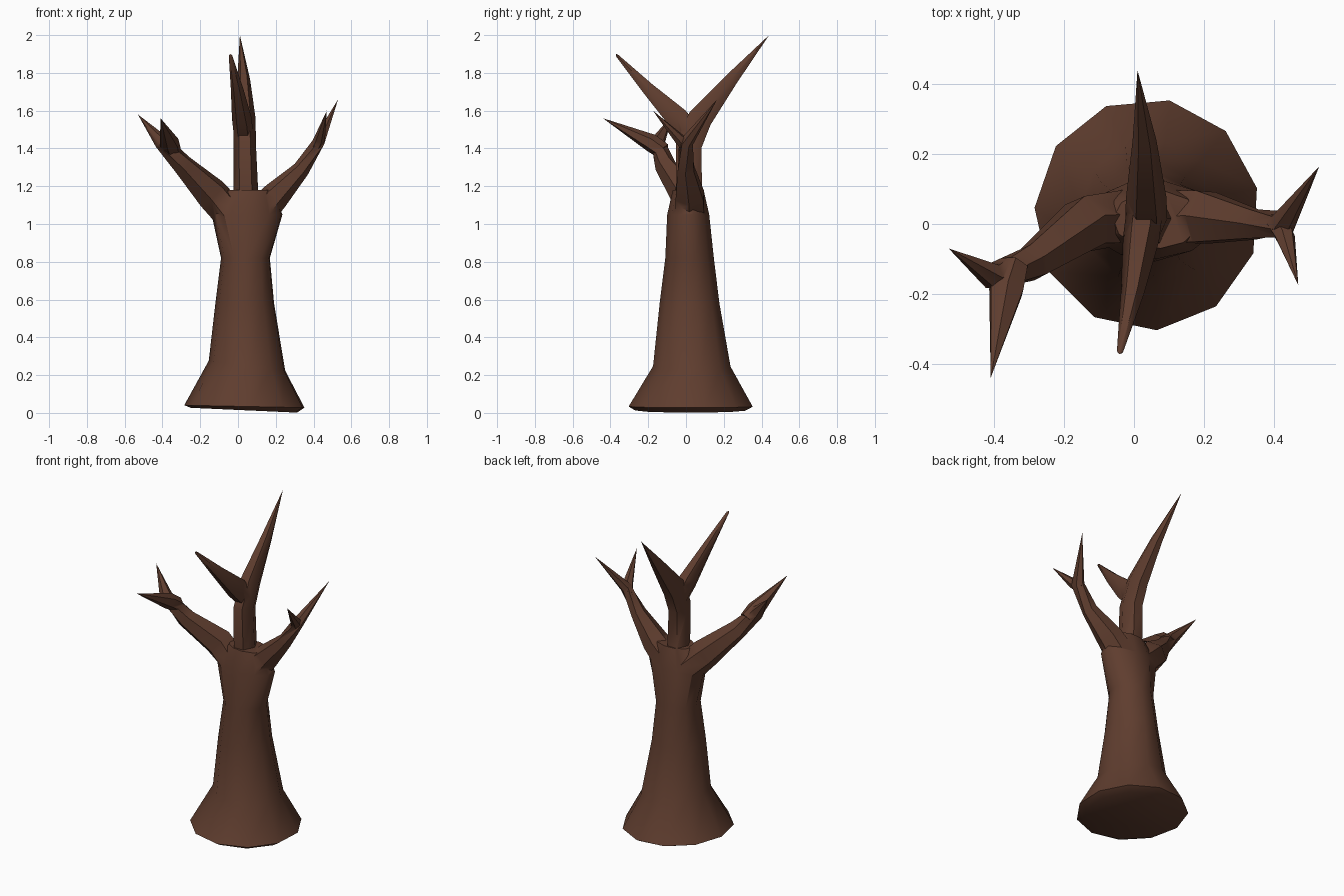
import bpy, bmesh, math
from mathutils import Vector

if "Cube" in bpy.data.objects:
    bpy.data.objects.remove(bpy.data.objects["Cube"])

bark = bpy.data.materials.new("brown bark")
bark.diffuse_color = (0.115, 0.047, 0.028, 1)
bark.use_nodes = True
bark.node_tree.nodes["Principled BSDF"].inputs["Base Color"].default_value = bark.diffuse_color


def loft(name, rings, tip=None):
    """Skin a list of vertex rings, capped at the start and closed by a tip or cap."""
    bm = bmesh.new()
    loops = [[bm.verts.new(p) for p in r] for r in rings]
    n = len(loops[0])
    for a, b in zip(loops, loops[1:]):
        for i in range(n):
            j = (i + 1) % n
            bm.faces.new((a[i], a[j], b[j], b[i]))
    bm.faces.new(loops[0][::-1])
    if tip:
        t = bm.verts.new(tip)
        for i in range(n):
            bm.faces.new((loops[-1][i], loops[-1][(i + 1) % n], t))
    else:
        bm.faces.new(loops[-1])
    bmesh.ops.recalc_face_normals(bm, faces=bm.faces)
    me = bpy.data.meshes.new(name)
    bm.to_mesh(me)
    bm.free()
    me.materials.append(bark)
    ob = bpy.data.objects.new(name, me)
    bpy.context.collection.objects.link(ob)
    return ob


def limb(name, path, tip, ref=(0, 0, 1), sides=6):
    """Tapered branch; path rows are x, y, z, radius along ref, radius across."""
    pts = [Vector(p[:3]) for p in path] + [Vector(tip)]
    rings = []
    for k, p in enumerate(path):
        t = (pts[k + 1] - pts[k]).normalized()
        if k:
            t = (t + (pts[k] - pts[k - 1]).normalized()).normalized()
        u = Vector(ref)
        u = (u - t * u.dot(t)).normalized()
        v = t.cross(u)
        ang = [2 * math.pi * i / sides for i in range(sides)]
        rings.append([pts[k] + u * p[3] * math.cos(a) + v * p[4] * math.sin(a)
                      for a in ang])
    return loft(name, rings, tip)


# Trunk: z, x min, x max, y min, y max, lean of the ring along x
levels = [(0.014, -0.25, 0.32, -0.27, 0.32, -0.045),
          (0.034, -0.285, 0.36, -0.305, 0.36, -0.02),
          (0.25, -0.155, 0.255, -0.175, 0.24, -0.13),
          (0.58, -0.12, 0.195, -0.14, 0.18, 0),
          (0.82, -0.09, 0.172, -0.11, 0.15, 0),
          (1.05, -0.14, 0.24, -0.10, 0.125, 0),
          (1.18, -0.06, 0.19, -0.07, 0.095, 0)]
N = 11
trunk_rings = []
for z, x0, x1, y0, y1, lean in levels:
    ring = []
    for i in range(N):
        a = 2 * math.pi * (i + 0.4) / N
        dx = (x1 - x0) / 2 * math.cos(a)
        ring.append(((x0 + x1) / 2 + dx, (y0 + y1) / 2 + (y1 - y0) / 2 * math.sin(a),
                     max(0, z + lean * dx)))
    trunk_rings.append(ring)
trunk = loft("trunk", trunk_rings)

# Upright stem running into the back twig, and the twig leaning forward
parts = [
    limb("upright_stem", [(0.045, 0.015, 1.0, 0.07, 0.08),
                          (0.035, 0.015, 1.42, 0.06, 0.08),
                          (0.035, 0.075, 1.56, 0.058, 0.075),
                          (0.03, 0.24, 1.765, 0.034, 0.04)],
         (0.01, 0.44, 2.0), (1, 0, 0)),
    limb("front_twig", [(0.03, 0.035, 1.47, 0.052, 0.06),
                        (0.02, -0.045, 1.56, 0.052, 0.068),
                        (-0.005, -0.2, 1.715, 0.033, 0.038),
                        (-0.04, -0.365, 1.892, 0.009, 0.008)],
         (-0.042, -0.372, 1.9), (1, 0, 0)),
    # Left limb with its two twigs
    limb("left_limb", [(-0.02, 0.02, 1.03, 0.09, 0.09),
                       (-0.14, 0.0, 1.16, 0.09, 0.085),
                       (-0.29, -0.11, 1.31, 0.058, 0.055),
                       (-0.405, -0.15, 1.435, 0.04, 0.04)],
         (-0.53, -0.07, 1.58)),
    limb("left_twig", [(-0.345, -0.12, 1.385, 0.045, 0.045),
                       (-0.365, -0.185, 1.43, 0.048, 0.055)],
         (-0.41, -0.44, 1.56)),
    # Right limb with its two twigs
    limb("right_limb", [(0.09, 0.02, 1.03, 0.09, 0.09),
                        (0.2, 0.02, 1.15, 0.075, 0.085),
                        (0.335, 0.0, 1.29, 0.045, 0.05),
                        (0.425, 0.0, 1.43, 0.035, 0.04)],
         (0.53, 0.165, 1.66)),
    limb("right_twig", [(0.405, 0.01, 1.4, 0.03, 0.03),
                        (0.432, -0.035, 1.45, 0.03, 0.03)],
         (0.47, -0.175, 1.6)),
]

# Merge every branch into the trunk as one skin
bpy.context.view_layer.objects.active = trunk
for p in parts:
    m = trunk.modifiers.new("merge", "BOOLEAN")
    m.operation = "UNION"
    m.solver = "EXACT"
    m.object = p
    bpy.ops.object.modifier_apply(modifier=m.name)
    bpy.data.objects.remove(p)

trunk.name = "bare_tree"
trunk.select_set(True)
bpy.ops.object.shade_smooth_by_angle(angle=math.radians(50))
